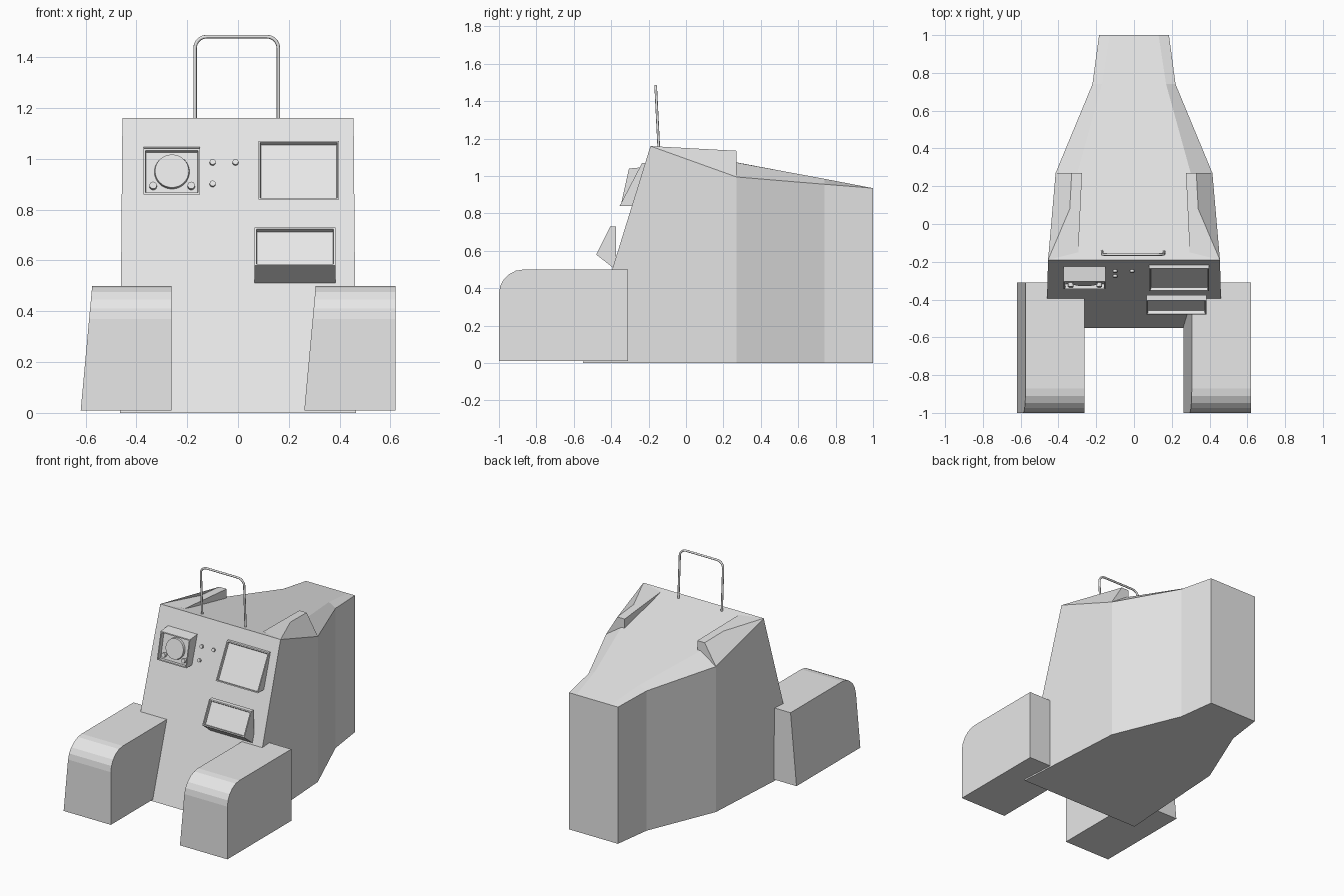
import bpy, bmesh, math
from mathutils import Matrix

old = bpy.data.objects.get("Cube")
if old:
    bpy.data.objects.remove(old, do_unlink=True)

grey = bpy.data.materials.new("plain grey")
grey.use_nodes = True
grey.diffuse_color = (0.8, 0.8, 0.8, 1)
grey.node_tree.nodes["Principled BSDF"].inputs["Base Color"].default_value = (0.8, 0.8, 0.8, 1)


def finish(bm, name):
    bmesh.ops.recalc_face_normals(bm, faces=bm.faces)
    mesh = bpy.data.meshes.new(name)
    bm.to_mesh(mesh)
    bm.free()
    mesh.materials.append(grey)
    ob = bpy.data.objects.new(name, mesh)
    bpy.context.collection.objects.link(ob)
    return ob


def solid(name, points, faces, mirrored=False):
    """Mesh from named points; optionally mirrored and welded across x = 0."""
    bm = bmesh.new()
    v = {k: bm.verts.new(p) for k, p in points.items()}
    for f in faces:
        bm.faces.new([v[k] for k in f.split()])
    if mirrored:
        bmesh.ops.mirror(bm, geom=bm.verts[:] + bm.edges[:] + bm.faces[:],
                         axis='X', merge_dist=0.0001)
    return finish(bm, name)


def prism(name, x0, x1, profile, lean=0.0, recess=None):
    """Side profile (y, z) extruded along x; first edge may hold a recessed screen."""
    bm = bmesh.new()
    rings = [[bm.verts.new((x + k * z, y, z)) for y, z in profile]
             for x, k in ((x0, lean), (x1, 0))]
    n = len(profile)
    sides = [bm.faces.new((rings[0][i], rings[0][(i + 1) % n],
                           rings[1][(i + 1) % n], rings[1][i])) for i in range(n)]
    for r in rings:
        bm.faces.new(r)
    bmesh.ops.recalc_face_normals(bm, faces=bm.faces)
    if recess:
        bmesh.ops.inset_individual(bm, faces=[sides[0]], thickness=0.01)
        bmesh.ops.inset_individual(bm, faces=[sides[0]], thickness=0.004, depth=-recess)
    return finish(bm, name)


def knob(name, x, y, z, radius, depth, tilt, sides=16):
    """Short cylinder standing on a panel that leans back by tilt."""
    bm = bmesh.new()
    bmesh.ops.create_cone(bm, cap_ends=True, segments=sides, radius1=radius,
                          radius2=radius * 0.95, depth=depth)
    bm.transform(Matrix.Translation((x, y, z)) @ Matrix.Rotation(math.pi / 2 - tilt, 4, 'X'))
    return finish(bm, name)


# Main body: slanted front, tapering tail, sloping deck
corner, shoulder = (0.455, -0.19, 1.16), (0.415, 0.27, 0.995)
solid("body", {
    "a0": (0.465, -0.55, 0), "b0": (0.415, 0.27, 0), "c0": (0.22, 0.74, 0), "d0": (0.185, 1, 0),
    "a1": corner, "b1": shoulder, "c1": (0.22, 0.74, 0.956), "d1": (0.185, 1, 0.935),
    "e": (0.3, 0.27, 1.072), "f": (0.17, 0.74, 0.985), "g": (0.13, 1, 0.935),
    "mf0": (0, -0.55, 0), "mf1": (0, -0.19, 1.16), "mb0": (0, 1, 0), "mb1": (0, 1, 0.935)},
    ["a0 b0 b1 a1", "b0 c0 c1 b1", "c0 d0 d1 c1", "d0 mb0 mb1 g d1",
     "mf0 a0 a1 mf1", "mf0 mb0 d0 c0 b0 a0", "mf1 a1 e f g mb1",
     "a1 b1 e", "e b1 c1 f", "f c1 d1 g"], mirrored=True)

# Raised fins on both shoulders
solid("shoulder_fins", {
    "a": corner, "b": shoulder, "q": (0.34, 0.08, 1.145), "r": (0.33, 0.27, 1.135),
    "s": (0.275, 0.27, 1.135), "t": (0.295, -0.15, 1.156), "u": (0.275, 0.27, 1.06)},
    ["a b r q", "a q r s t", "b u s r", "t s u", "a t u b"], mirrored=True)

# Two front feet with rounded toes, each leaning on its -x side
R = 0.13
toe = [(-1 + R - R * math.cos(t), 0.5 - R + R * math.sin(t))
       for t in (i * math.pi / 10 for i in range(6))]
foot = [(-1, 0.01)] + toe + [(-0.31, 0.5), (-0.31, 0.01)]
prism("right_foot", -0.62, -0.262, foot, lean=0.092)
prism("left_foot", 0.26, 0.62, foot, lean=0.092)

# Instrument boxes on the front panel
prism("gauge_box", -0.372, -0.15,
      [(-0.345, 0.86), (-0.305, 1.04), (-0.22, 1.048), (-0.27, 0.86)], recess=0.025)
prism("upper_screen", 0.08, 0.398,
      [(-0.355, 0.84), (-0.235, 1.07), (-0.21, 1.07), (-0.28, 0.84)], recess=0.015)
prism("lower_screen", 0.065, 0.383,
      [(-0.48, 0.58), (-0.405, 0.73), (-0.375, 0.73), (-0.375, 0.56), (-0.39, 0.51)],
      recess=0.02)

# Gauge dial, its knobs, and the panel buttons
gauge_tilt, panel_tilt = math.atan2(0.04, 0.18), math.atan2(0.36, 1.16)
knob("gauge_dial", -0.26, -0.305, 0.95, 0.07, 0.02, gauge_tilt, 32)
for side, x in (("right", -0.334), ("left", -0.184)):
    knob(side + "_gauge_knob", x, -0.318, 0.893, 0.015, 0.03, gauge_tilt)
for i, (x, z) in enumerate(((-0.1, 0.985), (-0.01, 0.985), (-0.1, 0.9))):
    knob(f"panel_button_{i + 1}", x, -0.55 + z * 0.36 / 1.16, z, 0.012, 0.025, panel_tilt)

# Bent tube handle on top
left, right, top, bend = -0.169, 0.159, 1.481, 0.045
path = [(left, 1.14)]
for cx, start in ((left + bend, math.pi), (right - bend, math.pi / 2)):
    for i in range(6):
        t = start - i * math.pi / 10
        path.append((cx + bend * math.cos(t), top - bend + bend * math.sin(t)))
path.append((right, 1.14))
curve = bpy.data.curves.new("handle", 'CURVE')
curve.dimensions = '3D'
curve.bevel_depth = 0.007
curve.bevel_resolution = 2
curve.use_fill_caps = True
spline = curve.splines.new('POLY')
spline.points.add(len(path) - 1)
for p, (x, z) in zip(spline.points, path):
    p.co = (x, -0.145 - (z - 1.14) * 0.05, z, 1)
curve.materials.append(grey)
bpy.context.collection.objects.link(bpy.data.objects.new("handle", curve))
